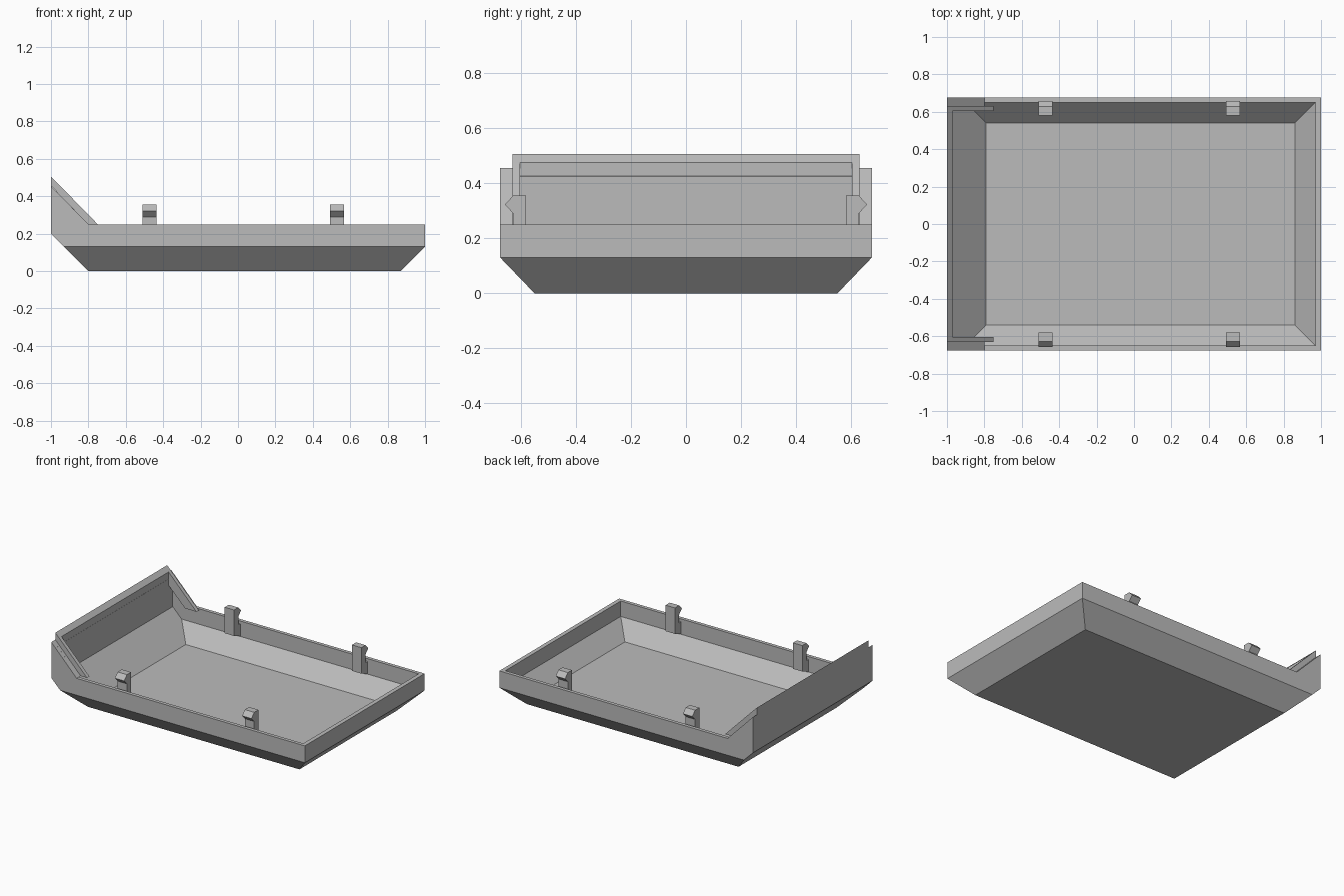
import bpy, bmesh

if "Cube" in bpy.data.objects:
    bpy.data.objects.remove(bpy.data.objects["Cube"])

grey = bpy.data.materials.new("plain grey")
grey.diffuse_color = (0.5, 0.5, 0.5, 1)
grey.use_nodes = True
grey.node_tree.nodes["Principled BSDF"].inputs["Base Color"].default_value = grey.diffuse_color


def finish(name, bm):
    bmesh.ops.recalc_face_normals(bm, faces=bm.faces)
    mesh = bpy.data.meshes.new(name)
    bm.to_mesh(mesh)
    bm.free()
    mesh.materials.append(grey)
    ob = bpy.data.objects.new(name, mesh)
    bpy.context.collection.objects.link(ob)
    return ob


def hull(name, points):
    """Convex solid from half its points, mirrored across y."""
    bm = bmesh.new()
    for x, y, z in points:
        for s in (-1, 1):
            bm.verts.new((x, y * s, z))
    bmesh.ops.convex_hull(bm, input=bm.verts)
    bmesh.ops.dissolve_limit(bm, angle_limit=0.02, verts=bm.verts, edges=bm.edges)
    return finish(name, bm)


def prism(name, profile, axis, a, b):
    """Extrude a profile along x (profile is y,z) or y (profile is x,z)."""
    bm = bmesh.new()
    ends = []
    for t in (a, b):
        ends.append([bm.verts.new((t, u, z) if axis == "x" else (u, t, z))
                     for u, z in profile])
    n = len(profile)
    bm.faces.new(ends[0])
    bm.faces.new(ends[1][::-1])
    for i in range(n):
        j = (i + 1) % n
        bm.faces.new((ends[0][i], ends[1][i], ends[1][j], ends[0][j]))
    return finish(name, bm)


def cut(target, cutter):
    mod = target.modifiers.new("cut", "BOOLEAN")
    mod.operation = "DIFFERENCE"
    mod.solver = "EXACT"
    mod.object = cutter
    bpy.context.view_layer.objects.active = target
    bpy.ops.object.modifier_apply(modifier=mod.name)
    bpy.data.objects.remove(cutter)


# Tray shell: chamfered block, hollowed, trimmed to the rim line
tray = hull("tray", [(-.8, .55, 0), (.87, .55, 0), (1, .675, .13), (-.93, .675, .13),
                     (-1, .675, .2), (-1, .675, .7), (1, .675, .7)])
cavity = hull("cavity", [(-.79, .54, .03), (.86, .54, .03), (.97, .65, .14),
                         (-.9, .65, .14), (-.97, .65, .21), (-.97, .65, .8), (.97, .65, .8)])
cut(tray, cavity)
rim = prism("rim_cutter", [(-1.1, .5575), (-.8, .25), (1.1, .25), (1.1, 1), (-1.1, 1)],
            "y", -1, 1)
cut(tray, rim)

# Raised locating lip along the tall end
prism("end_lip", [(-1, .455), (-1, .505), (-.97, .475), (-.97, .425)], "y", -.63, .63)
for s, side in ((-1, "front"), (1, "back")):
    prism(side + "_lip", [(-.97, .475), (-.75, .25), (-.84, .25), (-.97, .38)],
          "y", .603 * s, .63 * s)
    prism(side + "_lip_base", [(-.97, .425), (-.8, .25), (-.84, .25), (-.97, .38)],
          "y", .63 * s, .65 * s)

    # Snap clips with outward barbs
    clip = [(.58, .17), (.58, .355), (.627, .355), (.658, .322), (.627, .29),
            (.627, .23), (.652, .23), (.652, .14)]
    for i, x in enumerate((-.474, .53)):
        prism(f"{side}_clip_{i + 1}", [(y * s, z) for y, z in clip], "x", x - .037, x + .037)
